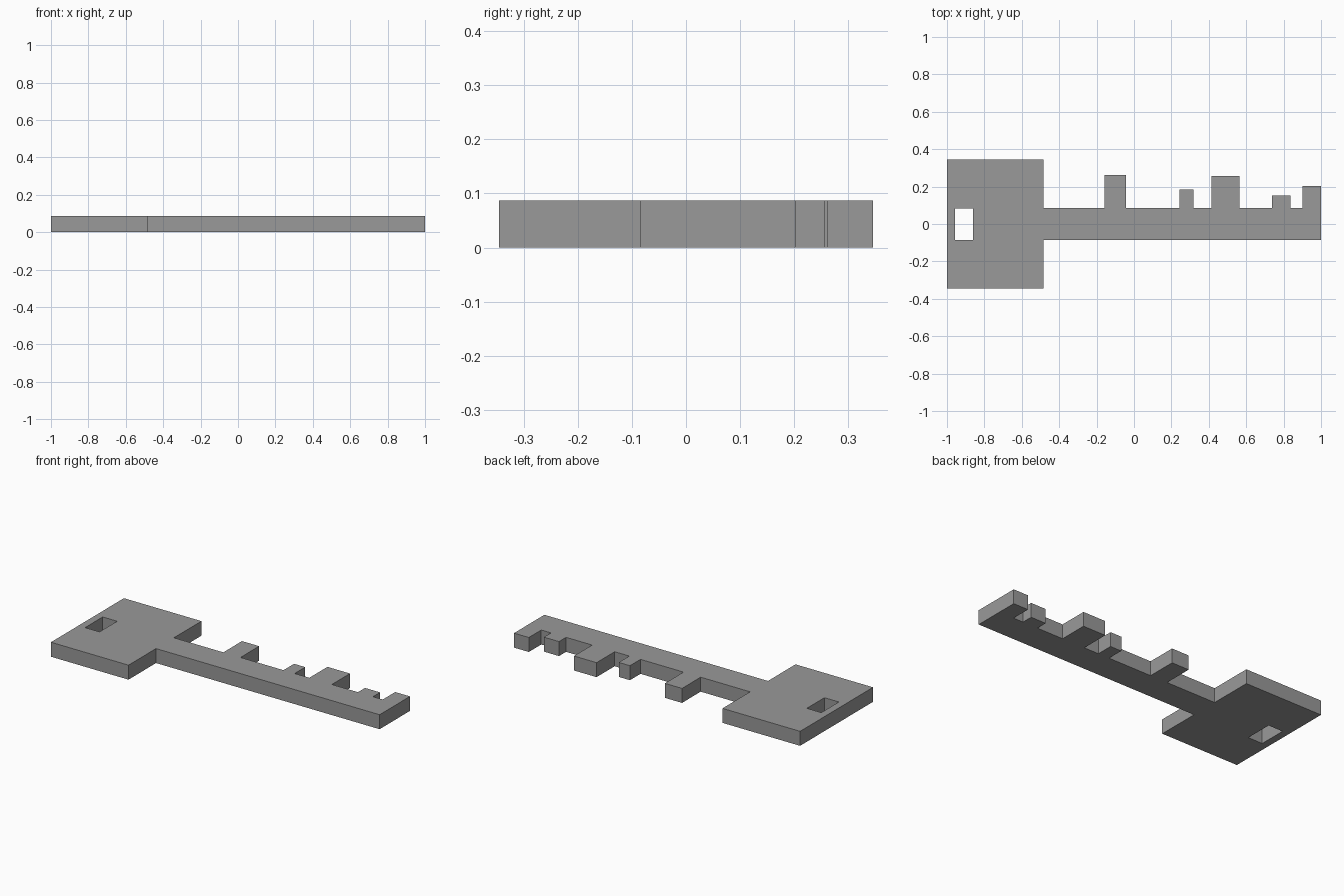
import bpy
import bmesh

cube = bpy.data.objects.get("Cube")
if cube:
    bpy.data.objects.remove(cube, do_unlink=True)

THICK = 0.087
HEAD_Y = 0.346      # half depth of the head
HEAD_X = -0.485     # where head meets shaft
SHAFT_Y = 0.085     # half depth of the shaft

# Teeth along the back edge: start x, end x, back y
TEETH = [(-0.157, -0.043, 0.262), (0.243, 0.317, 0.185),
         (0.414, 0.564, 0.257), (0.737, 0.837, 0.152), (0.902, 1.0, 0.203)]

# Grey metal
metal = bpy.data.materials.new("grey metal")
metal.use_nodes = True
grey = (0.32, 0.32, 0.32, 1.0)
metal.diffuse_color = grey
metal.node_tree.nodes["Principled BSDF"].inputs["Base Color"].default_value = grey

# Outline, counter-clockwise from the head's front corner
outline = [(-1, -HEAD_Y), (HEAD_X, -HEAD_Y), (HEAD_X, -SHAFT_Y), (1, -SHAFT_Y)]
for x0, x1, y in reversed(TEETH):
    if x1 < 1:
        outline.append((x1, SHAFT_Y))
    outline += [(x1, y), (x0, y), (x0, SHAFT_Y)]
outline += [(HEAD_X, SHAFT_Y), (HEAD_X, HEAD_Y), (-1, HEAD_Y)]

# Slot through the head
slot = [(-0.956, -0.085), (-0.86, -0.085), (-0.86, 0.082), (-0.956, 0.082)]


def add_loop(bm, points):
    verts = [bm.verts.new((x, y, 0)) for x, y in points]
    return [bm.edges.new((v, verts[i - 1])) for i, v in enumerate(verts)]


# Fill the outline around the slot and extrude it to full thickness
bm = bmesh.new()
edges = add_loop(bm, outline) + add_loop(bm, slot)
bmesh.ops.triangle_fill(bm, edges=edges, use_beauty=True, normal=(0, 0, 1))
result = bmesh.ops.extrude_face_region(bm, geom=bm.faces[:], use_keep_orig=True)
top = [g for g in result["geom"] if isinstance(g, bmesh.types.BMVert)]
bmesh.ops.translate(bm, verts=top, vec=(0, 0, THICK))
bmesh.ops.recalc_face_normals(bm, faces=bm.faces[:])

mesh = bpy.data.meshes.new("key_body")
bm.to_mesh(mesh)
bm.free()
mesh.materials.append(metal)
key = bpy.data.objects.new("key_body", mesh)
bpy.context.collection.objects.link(key)
